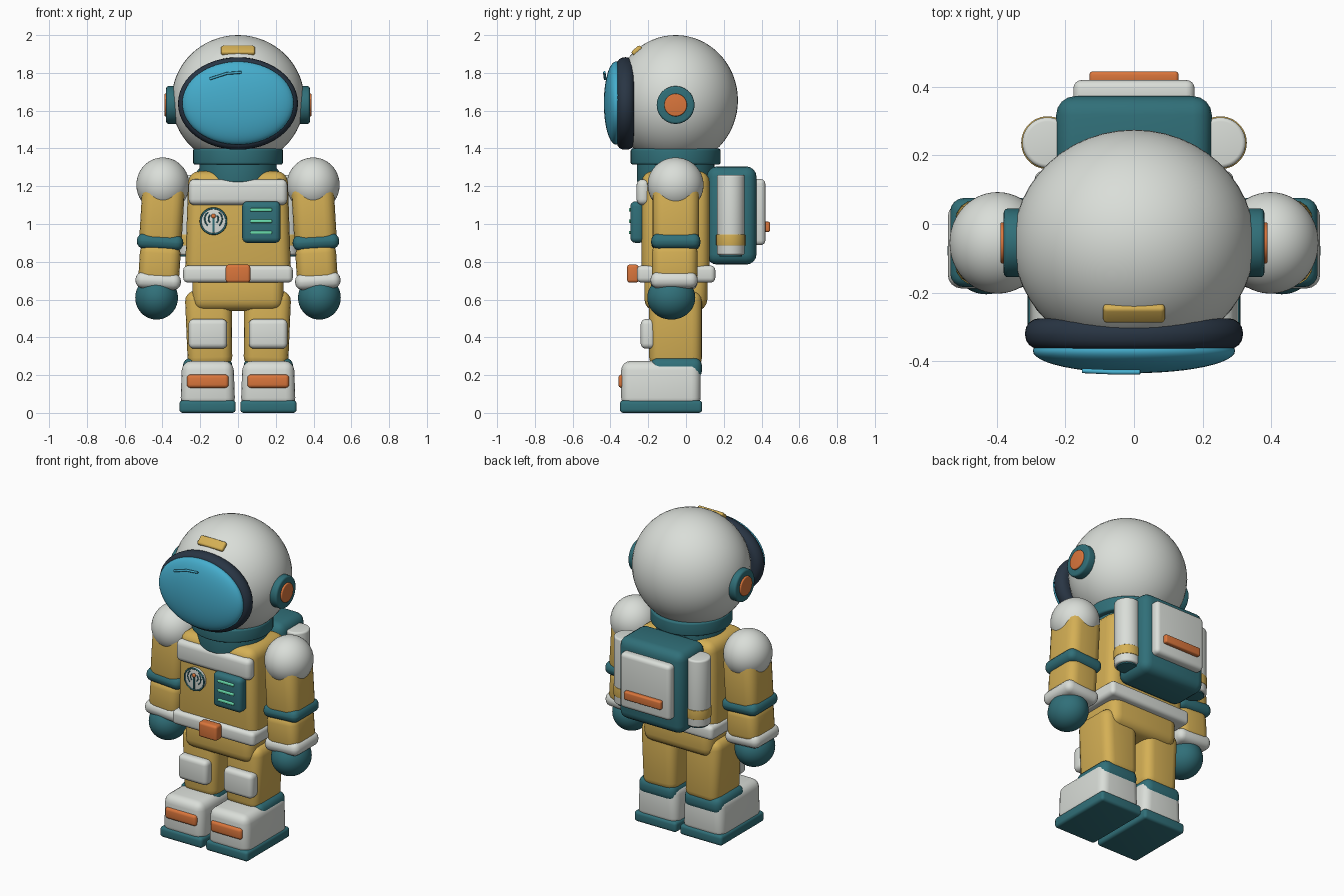
import bpy, bmesh, math
from mathutils import Matrix, Vector

cube = bpy.data.objects.get("Cube")
if cube:
    bpy.data.objects.remove(cube, do_unlink=True)


def material(name, rgb):
    m = bpy.data.materials.new(name)
    m.use_nodes = True
    m.diffuse_color = (*rgb, 1)
    m.node_tree.nodes["Principled BSDF"].inputs["Base Color"].default_value = (*rgb, 1)
    return m


WHITE = material("warm white", (0.70, 0.73, 0.69))
YELLOW = material("mustard yellow", (0.66, 0.43, 0.09))
TEAL = material("deep teal", (0.03, 0.16, 0.19))
NAVY = material("dark navy", (0.022, 0.036, 0.058))
BLUE = material("visor blue", (0.06, 0.42, 0.61))
ORANGE = material("burnt orange", (0.70, 0.18, 0.045))
MINT = material("mint green", (0.14, 0.72, 0.42))


def finish(name, bm, mat, loc, rot=(0, 0, 0)):
    bmesh.ops.recalc_face_normals(bm, faces=bm.faces)
    mesh = bpy.data.meshes.new(name)
    bm.to_mesh(mesh)
    bm.free()
    mesh.materials.append(mat)
    ob = bpy.data.objects.new(name, mesh)
    ob.location, ob.rotation_euler = loc, rot
    bpy.context.collection.objects.link(ob)
    bpy.ops.object.select_all(action='DESELECT')
    ob.select_set(True)
    bpy.context.view_layer.objects.active = ob
    bpy.ops.object.shade_smooth_by_angle(angle=math.radians(35))
    return ob


def box(name, mat, xs, ys, zs, bevel, rot=(0, 0, 0), top=1.0):
    """Rounded box between the given limits; top scales the upper face."""
    size = [b - a for a, b in (xs, ys, zs)]
    bm = bmesh.new()
    bmesh.ops.create_cube(bm, size=1)
    for v in bm.verts:
        k = top if v.co.z > 0 else 1
        v.co = Vector((v.co.x * size[0] * k, v.co.y * size[1], v.co.z * size[2]))
    bmesh.ops.bevel(bm, geom=bm.edges[:], offset=min(bevel, min(size) * 0.48),
                    segments=4, profile=0.5, affect='EDGES', clamp_overlap=True)
    return finish(name, bm, mat, [sum(p) / 2 for p in (xs, ys, zs)], rot)


def ball(name, mat, loc, radii):
    bm = bmesh.new()
    bmesh.ops.create_uvsphere(bm, u_segments=48, v_segments=32, radius=1)
    bmesh.ops.scale(bm, vec=radii, verts=bm.verts)
    return finish(name, bm, mat, loc)


def disc(name, mat, loc, radius, depth, bevel, axis='Z', stretch=1.0):
    """Rounded cylinder along an axis; stretch scales its height in z."""
    bm = bmesh.new()
    bmesh.ops.create_cone(bm, cap_ends=True, segments=48, radius1=radius,
                          radius2=radius, depth=depth)
    rim = [e for e in bm.edges if abs(e.verts[0].co.z - e.verts[1].co.z) < 1e-5]
    bmesh.ops.bevel(bm, geom=rim, offset=bevel, segments=4, profile=0.5, affect='EDGES')
    if axis != 'Z':
        turn = Matrix.Rotation(math.pi / 2, 3, 'Y' if axis == 'X' else 'X')
        bmesh.ops.rotate(bm, matrix=turn, verts=bm.verts)
        bmesh.ops.scale(bm, vec=(1, 1, stretch), verts=bm.verts)
    return finish(name, bm, mat, loc)


def wire(name, mat, points, radius, cyclic=False):
    cu = bpy.data.curves.new(name, 'CURVE')
    cu.dimensions = '3D'
    cu.bevel_depth, cu.bevel_resolution = radius, 2
    cu.use_fill_caps = True
    sp = cu.splines.new('POLY')
    sp.points.add(len(points) - 1)
    for p, co in zip(sp.points, points):
        p.co = (*co, 1)
    sp.use_cyclic_u = cyclic
    cu.materials.append(mat)
    ob = bpy.data.objects.new(name, cu)
    bpy.context.collection.objects.link(ob)
    return ob


CY = -0.055  # body centre line

# Helmet and visor
ball("helmet", WHITE, (0, CY, 1.655), (0.352, 0.33, 0.345))
disc("visor_rim", NAVY, (0, -0.32, 1.638), 0.318, 0.09, 0.042, 'Y', 0.77)
ball("visor_glass", BLUE, (0, -0.37, 1.64), (0.295, 0.065, 0.22))
wire("visor_glint", BLUE, [(-0.15, -0.428, 1.768), (-0.06, -0.432, 1.797),
                           (0.018, -0.432, 1.803)], 0.007)
box("helmet_tab", YELLOW, (-0.09, 0.09), (-0.29, -0.23), (1.903, 1.933), 0.012,
    rot=(math.radians(40), 0, 0))
disc("neck_ring", TEAL, (0, CY, 1.357), 0.238, 0.085, 0.012)
disc("neck_core", TEAL, (0, CY, 1.28), 0.205, 0.12, 0.01)

# Torso, hips and belt
box("torso", YELLOW, (-0.282, 0.282), (-0.235, 0.125), (0.7, 1.28), 0.06, top=0.93)
box("hips", YELLOW, (-0.242, 0.242), (-0.22, 0.113), (0.54, 0.76), 0.06)
box("belt", WHITE, (-0.29, 0.29), (-0.26, 0.155), (0.69, 0.78), 0.025)
box("belt_buckle", ORANGE, (-0.065, 0.065), (-0.312, -0.25), (0.69, 0.785), 0.015)
box("chest_plate", WHITE, (-0.262, 0.262), (-0.262, -0.19), (1.1, 1.237), 0.032)

# Chest control panel
box("control_panel", TEAL, (0.022, 0.225), (-0.295, -0.22), (0.9, 1.12), 0.028)
for i in range(3):
    z = 0.955 + 0.06 * i
    box(f"panel_light_{i + 1}", MINT, (0.065, 0.18), (-0.303, -0.285),
        (z - 0.009, z + 0.009), 0.006)

# Chest dial with a small mast and signal arcs
BX, BZ = -0.13, 1.015


def arc(r, start, end, cz, steps=24):
    angles = [math.radians(start + (end - start) * i / steps) for i in range(steps + 1)]
    return [(BX + r * math.cos(a), -0.254, cz + r * math.sin(a)) for a in angles]


disc("dial_face", WHITE, (BX, -0.24, BZ), 0.07, 0.03, 0.005, 'Y')
wire("dial_ring", TEAL, arc(0.068, 0, 352, BZ, 44), 0.005, True)
box("dial_mast", TEAL, (BX - 0.006, BX + 0.006), (-0.262, -0.25), (0.955, 1.04), 0.003)
for r in (0.026, 0.046):
    wire("dial_arc_left", TEAL, arc(r, 130, 230, BZ + 0.012), 0.004)
    wire("dial_arc_right", TEAL, arc(r, -50, 50, BZ + 0.012), 0.004)
ball("dial_lamp", ORANGE, (BX, -0.258, 1.042), (0.012, 0.008, 0.012))

# Backpack
box("backpack", TEAL, (-0.227, 0.227), (0.11, 0.373), (0.785, 1.305), 0.055)
box("backpack_panel", WHITE, (-0.177, 0.177), (0.34, 0.42), (0.888, 1.238), 0.025)
box("backpack_bar", ORANGE, (-0.13, 0.13), (0.41, 0.445), (0.958, 1.012), 0.01)

# Paired parts, built once for each side
for side, s in (("left", 1), ("right", -1)):
    def span(a, b):
        return tuple(sorted((s * a, s * b)))

    # Ear cap
    disc(f"{side}_ear_ring", TEAL, (s * 0.35, CY, 1.63), 0.1, 0.06, 0.012, 'X')
    disc(f"{side}_ear_button", ORANGE, (s * 0.365, CY, 1.63), 0.06, 0.05, 0.006, 'X')

    # Air tank
    disc(f"{side}_tank", WHITE, (s * 0.252, 0.237, 1.048), 0.074, 0.425, 0.012)
    disc(f"{side}_tank_band", YELLOW, (s * 0.252, 0.237, 0.915), 0.077, 0.06, 0.004)
    disc(f"{side}_tank_base", TEAL, (s * 0.252, 0.237, 0.834), 0.06, 0.014, 0.003)

    # Arm
    lean = (0, -s * 0.06, 0)
    ball(f"{side}_shoulder", WHITE, (s * 0.398, CY, 1.207), (0.14, 0.148, 0.145))
    box(f"{side}_upper_arm", YELLOW, span(0.29, 0.515), (-0.178, 0.07), (0.88, 1.22), 0.06, lean)
    box(f"{side}_elbow_band", TEAL, span(0.289, 0.536), (-0.184, 0.076), (0.863, 0.947), 0.04, lean)
    box(f"{side}_forearm", YELLOW, span(0.307, 0.523), (-0.18, 0.062), (0.68, 0.9), 0.055, lean)
    box(f"{side}_cuff", WHITE, span(0.302, 0.543), (-0.188, 0.062), (0.655, 0.742), 0.04, lean)
    ball(f"{side}_glove", TEAL, (s * 0.431, -0.078, 0.61), (0.113, 0.127, 0.116))

    # Leg and boot
    box(f"{side}_leg", YELLOW, span(0.035, 0.27), (-0.195, 0.085), (0.24, 0.648), 0.055,
        (0, s * 0.025, 0), top=1.06)
    box(f"{side}_knee_pad", WHITE, span(0.057, 0.262), (-0.24, -0.16), (0.34, 0.497), 0.028)
    box(f"{side}_ankle", TEAL, span(0.03, 0.292), (-0.19, 0.085), (0.18, 0.293), 0.045)
    box(f"{side}_boot", WHITE, span(0.015, 0.305), (-0.343, 0.078), (0.03, 0.275), 0.05, top=0.94)
    box(f"{side}_sole", TEAL, span(0.012, 0.31), (-0.35, 0.086), (0, 0.066), 0.018)
    box(f"{side}_toe_bar", ORANGE, span(0.05, 0.27), (-0.358, -0.315), (0.132, 0.203), 0.018)
